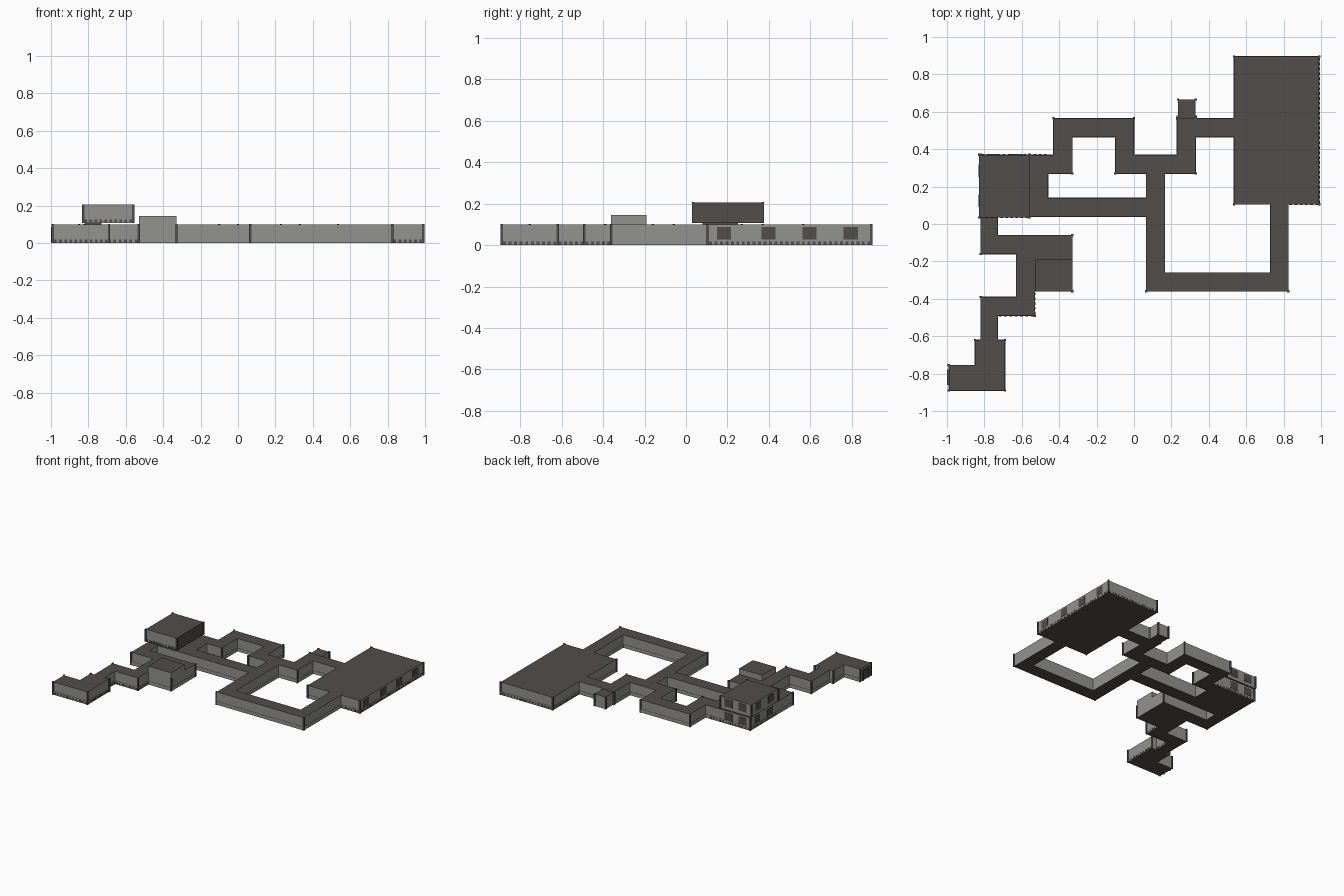
import bpy, bmesh

cube = bpy.data.objects.get("Cube")
if cube:
    bpy.data.objects.remove(cube)


def material(name, rgb):
    m = bpy.data.materials.new(name)
    m.use_nodes = True
    m.diffuse_color = (*rgb, 1)
    m.node_tree.nodes["Principled BSDF"].inputs["Base Color"].default_value = (*rgb, 1)
    return m


DARK = material("dark_roof_grey", (0.082, 0.074, 0.070))
WALL = material("wall_grey", (0.29, 0.29, 0.275))


def finish(name, bm):
    me = bpy.data.meshes.new(name)
    bm.to_mesh(me)
    bm.free()
    me.materials.append(WALL)
    me.materials.append(DARK)
    ob = bpy.data.objects.new(name, me)
    bpy.context.collection.objects.link(ob)
    return ob


def paint(bm, dark_rule):
    bm.normal_update()
    for f in bm.faces:
        f.material_index = 1 if dark_rule(f) else 0


def add_box(bm, lo, hi):
    verts = bmesh.ops.create_cube(bm, size=1)["verts"]
    for v in verts:
        for i in range(3):
            v.co[i] = lo[i] if v.co[i] < 0 else hi[i]


def flat(f):
    return abs(f.normal.z) > 0.5


def block(name, x0, x1, y0, y1, z0, z1, dark_rule=flat):
    bm = bmesh.new()
    add_box(bm, (x0, y0, z0), (x1, y1, z1))
    paint(bm, dark_rule)
    return finish(name, bm)


def floor_plan(name, rects, z0, z1, dark_rule):
    """Join rectangles into one extruded outline; return its convex corners."""
    xs = sorted({round(v, 4) for r in rects for v in r[:2]})
    ys = sorted({round(v, 4) for r in rects for v in r[2:]})
    bm = bmesh.new()
    for xa, xb in zip(xs, xs[1:]):
        for ya, yb in zip(ys, ys[1:]):
            cx, cy = (xa + xb) / 2, (ya + yb) / 2
            if any(r[0] < cx < r[1] and r[2] < cy < r[3] for r in rects):
                bm.faces.new([bm.verts.new((x, y, z0)) for x, y in
                              ((xa, ya), (xb, ya), (xb, yb), (xa, yb))])
    bmesh.ops.remove_doubles(bm, verts=bm.verts[:], dist=0.0005)
    corners = [(v.co.x, v.co.y) for v in bm.verts if len(v.link_faces) == 1]
    new = bmesh.ops.extrude_face_region(bm, geom=bm.faces[:], use_keep_orig=True)["geom"]
    for v in new:
        if isinstance(v, bmesh.types.BMVert):
            v.co.z = z1
    bmesh.ops.recalc_face_normals(bm, faces=bm.faces[:])
    bmesh.ops.dissolve_limit(bm, angle_limit=0.01, verts=bm.verts[:], edges=bm.edges[:])
    paint(bm, dark_rule)
    finish(name, bm)
    return corners


# Ground floor: rooms and corridors as x0, x1, y0, y1
H = 0.1
hall = (0.535, 0.99, 0.105, 0.895)
corner_room = (-0.82, -0.46, 0.04, 0.37)
loop_corridors = [
    (0.73, 0.825, -0.36, 0.105), (0.065, 0.825, -0.36, -0.26),
    (0.065, 0.165, -0.36, 0.37), (-0.10, 0.33, 0.27, 0.37),
    (0.23, 0.33, 0.27, 0.565), (0.23, 0.535, 0.465, 0.565),
    (-0.10, 0.0, 0.27, 0.565), (-0.43, 0.0, 0.465, 0.565),
    (-0.43, -0.33, 0.27, 0.565), (-0.46, -0.33, 0.27, 0.37),
    (-0.46, 0.165, 0.04, 0.14)]
tail_rooms = [
    (-0.82, -0.73, -0.16, 0.04), (-0.82, -0.33, -0.16, -0.06),
    (-0.63, -0.53, -0.49, -0.06), (-0.53, -0.33, -0.36, -0.06),
    (-0.82, -0.53, -0.49, -0.39), (-0.82, -0.73, -0.62, -0.39),
    (-0.85, -0.69, -0.89, -0.62), (-0.99, -0.69, -0.89, -0.755)]
plan = [hall, corner_room] + loop_corridors + tail_rooms
corners = floor_plan("rooms_and_corridors", plan, 0, H, flat)

# Low skirting round the walls
lip = 0.002
floor_plan("wall_skirting", [(a - lip, b + lip, c - lip, d + lip) for a, b, c, d in plan],
           0, 0.027, lambda f: f.normal.z < -0.5)

# Upper storey, its support, and the raised chamber
upper = (-0.828, -0.56, 0.035, 0.37)
block("upper_room", *upper, 0.108, 0.205, lambda f: flat(f) or f.normal.x > 0.5)
block("stair_link", -0.82, -0.73, 0.08, 0.25, H, 0.108, lambda f: True)
block("raised_chamber", -0.53, -0.33, -0.362, -0.19, 0.09, 0.145)

# Alcove at the back with its door frame
block("alcove", 0.235, 0.33, 0.58, 0.665, 0, 0.095)
block("alcove_neck", 0.245, 0.32, 0.56, 0.585, 0, 0.09)
block("alcove_door_frame", 0.228, 0.337, 0.568, 0.58, 0, 0.095)

# Thin posts on the outward corners
bm = bmesh.new()
p = 0.006


def post(x, y, z0, z1):
    add_box(bm, (x - p, y - p, z0), (x + p, y + p, z1))


for x, y in corners:
    post(x, y, 0, H + 0.003)
for x in upper[:2]:
    for y in upper[2:]:
        post(x, y, 0.108, 0.207)
for x in (0.235, 0.33):
    post(x, 0.665, 0, 0.098)
paint(bm, lambda f: True)
finish("corner_posts", bm)


# Plates set on a wall: axis 0 is a wall facing x, axis 1 a wall facing y
def plate(bm, axis, wall, mid, width, z0, z1, depth=0.003):
    lo, hi = [0, 0, z0], [0, 0, z1]
    lo[axis], hi[axis] = wall - depth, wall + depth
    lo[1 - axis], hi[1 - axis] = mid - width / 2, mid + width / 2
    add_box(bm, lo, hi)


# Windows
bm = bmesh.new()
for y in (0.183, 0.398, 0.595, 0.795):
    plate(bm, 0, hall[1], y, 0.068, 0.028, 0.087)
for z, west in ((0, corner_room[0]), (0.106, upper[0])):
    for y in (0.125, 0.285):
        plate(bm, 0, west, y, 0.068, z + 0.028, z + 0.087)
    for x in (-0.755, -0.63):
        plate(bm, 1, corner_room[3], x, 0.068, z + 0.028, z + 0.087)
paint(bm, lambda f: True)
finish("windows", bm)

# Small studs along the foot of the room walls: axis, wall, start, end, base height
bm = bmesh.new()
for axis, wall, a, b, z in [
        (0, hall[1], 0.105, 0.895, 0), (1, hall[3], 0.535, 0.99, 0),
        (1, hall[2], 0.825, 0.99, 0), (0, hall[0], 0.57, 0.895, 0),
        (0, -0.82, 0.04, 0.37, 0), (1, 0.37, -0.82, -0.46, 0),
        (1, upper[2], upper[0], upper[1], 0.108), (1, -0.89, -0.99, -0.69, 0),
        (0, -0.69, -0.89, -0.62, 0), (0, -0.53, -0.49, -0.36, 0),
        (1, -0.49, -0.73, -0.53, 0), (0, -0.73, -0.62, -0.49, 0)]:
    n = int((b - a) / 0.026)
    for i in range(n):
        plate(bm, axis, wall, a + (b - a) * (i + 0.5) / n, 0.014, z + 0.004, z + 0.018, 0.004)
paint(bm, lambda f: True)
finish("wall_foot_studs", bm)

# Outer door on the end of the tail
bm = bmesh.new()
for y in (-0.855, -0.785):
    plate(bm, 0, -0.993, y, 0.012, 0, 0.085, 0.007)
plate(bm, 0, -0.993, -0.82, 0.082, 0.075, 0.085, 0.007)
plate(bm, 0, -0.99, -0.82, 0.06, 0, 0.075, 0.003)
paint(bm, lambda f: True)
finish("outer_door", bm)
